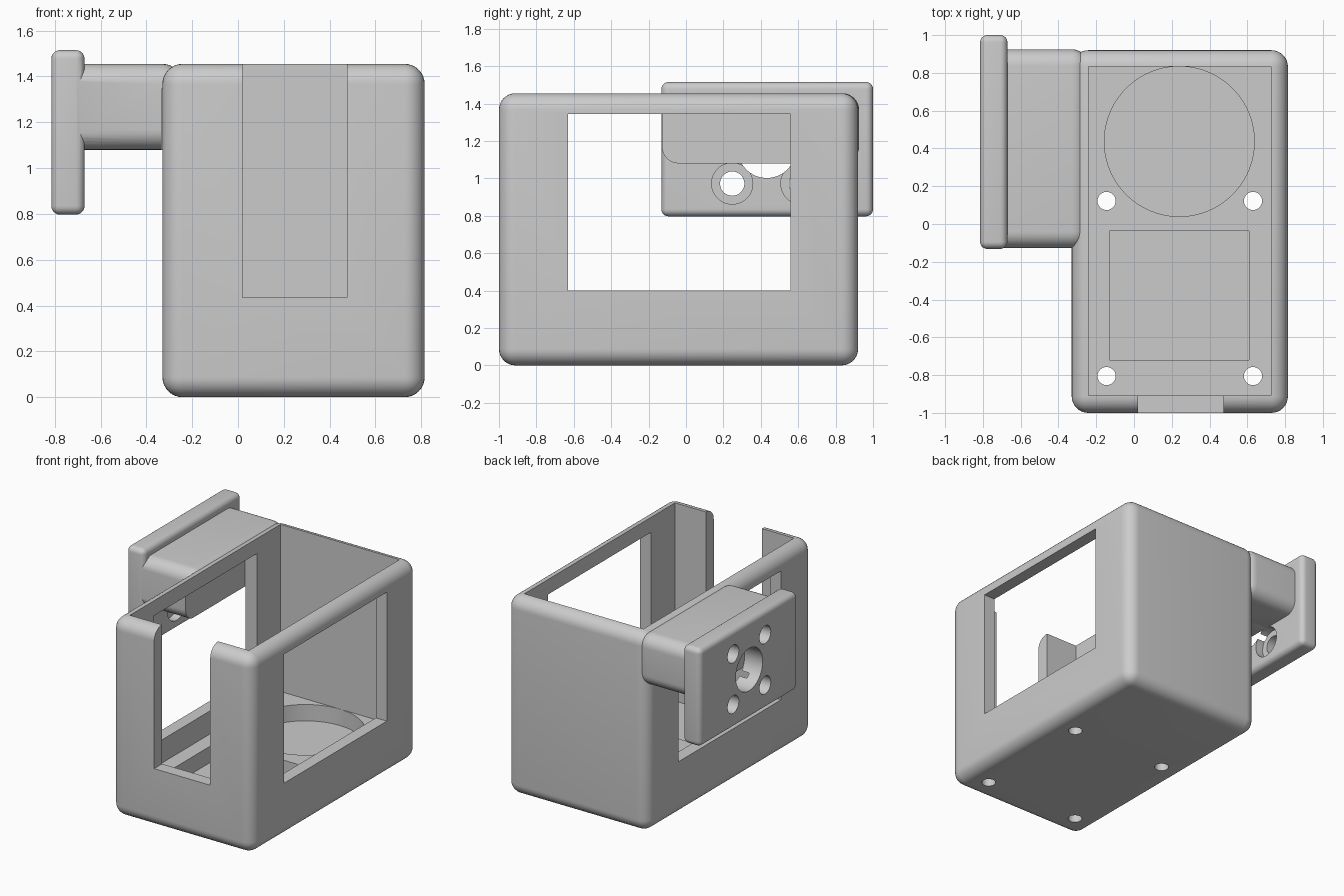
import bpy, bmesh, math
from mathutils import Matrix, Vector

default = bpy.data.objects.get("Cube")
if default:
    bpy.data.objects.remove(default, do_unlink=True)

grey = bpy.data.materials.new("plain_grey")
grey.use_nodes = True
COLOUR = (0.6, 0.6, 0.6, 1)
grey.diffuse_color = COLOUR
grey.node_tree.nodes["Principled BSDF"].inputs["Base Color"].default_value = COLOUR


def make_object(name, bm):
    bmesh.ops.recalc_face_normals(bm, faces=bm.faces)
    mesh = bpy.data.meshes.new(name)
    bm.to_mesh(mesh)
    bm.free()
    mesh.materials.append(grey)
    obj = bpy.data.objects.new(name, mesh)
    bpy.context.collection.objects.link(obj)
    return obj


def box(name, x, y, z, radius=0, segments=8):
    """Box between (low, high) pairs, with optional rounded edges."""
    bm = bmesh.new()
    bmesh.ops.create_cube(bm, size=1)
    for v in bm.verts:
        v.co = Vector([(r[0] + r[1]) / 2 + c * (r[1] - r[0])
                       for r, c in zip((x, y, z), v.co)])
    if radius:
        bmesh.ops.bevel(bm, geom=bm.edges[:], offset=radius, segments=segments,
                        profile=0.5, affect='EDGES', clamp_overlap=True)
    return make_object(name, bm)


def cylinder(name, centre, radius, depth, axis='Z', sides=48):
    bm = bmesh.new()
    turn = Matrix.Rotation(math.pi / 2, 4, 'Y') if axis == 'X' else Matrix()
    bmesh.ops.create_cone(bm, cap_ends=True, segments=sides, radius1=radius,
                          radius2=radius, depth=depth,
                          matrix=Matrix.Translation(centre) @ turn)
    return make_object(name, bm)


def combine(target, tool, operation='DIFFERENCE'):
    """Apply a boolean and remove the tool object."""
    mod = target.modifiers.new("boolean", 'BOOLEAN')
    mod.operation, mod.solver, mod.object = operation, 'EXACT', tool
    bpy.context.view_layer.objects.active = target
    bpy.ops.object.modifier_apply(modifier=mod.name)
    bpy.data.objects.remove(tool, do_unlink=True)


FLOOR, RECESS, TOP = 0.23, 0.11, 1.455
WINDOW_Y, WINDOW_Z = (-0.63, 0.56), (0.40, 1.345)

# Open-topped case with rounded outer edges
case = box("case", (-0.33, 0.815), (-1, 0.92), (0, TOP), 0.088)
combine(case, box("cavity", (-0.24, 0.725), (-0.908, 0.835), (FLOOR, 2)))

# Side windows and front slot
combine(case, box("windows", (-1, 1), WINDOW_Y, WINDOW_Z))
combine(case, box("slot", (0.02, 0.475), (-1.2, -0.8), (0.435, 2)))

# Round and rectangular floor recesses
combine(case, cylinder("round_recess", (0.24, 0.437, RECESS + 0.25), 0.397, 0.5, sides=96))
combine(case, box("square_recess", (-0.13, 0.61), (-0.72, -0.037), (RECESS, 0.6)))

# Screw holes through the floor
for x in (-0.145, 0.63):
    for y in (-0.805, 0.122):
        combine(case, cylinder("floor_hole", (x, y, 0.15), 0.048, 0.6))

# Side mount: arm joined to a flange plate
PLATE_X = (-0.815, -0.67)
mount = box("side_mount", (-0.80, -0.242), (-0.128, 0.925), (1.08, TOP), 0.088)
combine(mount, box("plate", PLATE_X, (-0.132, 1.0), (0.797, 1.515), 0.038, 6), 'UNION')

# Arm trimmed flush with the side window
combine(mount, box("trim", (-0.335, 0), WINDOW_Y, WINDOW_Z))

# Flange bore and four screw holes, the lower pair counterbored
HUB_Y, HUB_Z, PITCH = 0.432, 1.157, 0.185
combine(mount, cylinder("bore", (-0.82, HUB_Y, HUB_Z), 0.155, 0.302, 'X', 64))
for sy in (-1, 1):
    for sz in (-1, 1):
        y, z = HUB_Y + sy * PITCH, HUB_Z + sz * PITCH
        combine(mount, cylinder("screw_hole", (-0.82, y, z), 0.065, 0.302, 'X'))
        if sz < 0:
            combine(mount, cylinder("counterbore", (-0.66, y, z), 0.11, 0.14, 'X'))

# Smooth rounded edges, keep the cuts crisp
for obj in (case, mount):
    bpy.ops.object.select_all(action='DESELECT')
    obj.select_set(True)
    bpy.context.view_layer.objects.active = obj
    bpy.ops.object.shade_smooth_by_angle(angle=math.radians(30))
